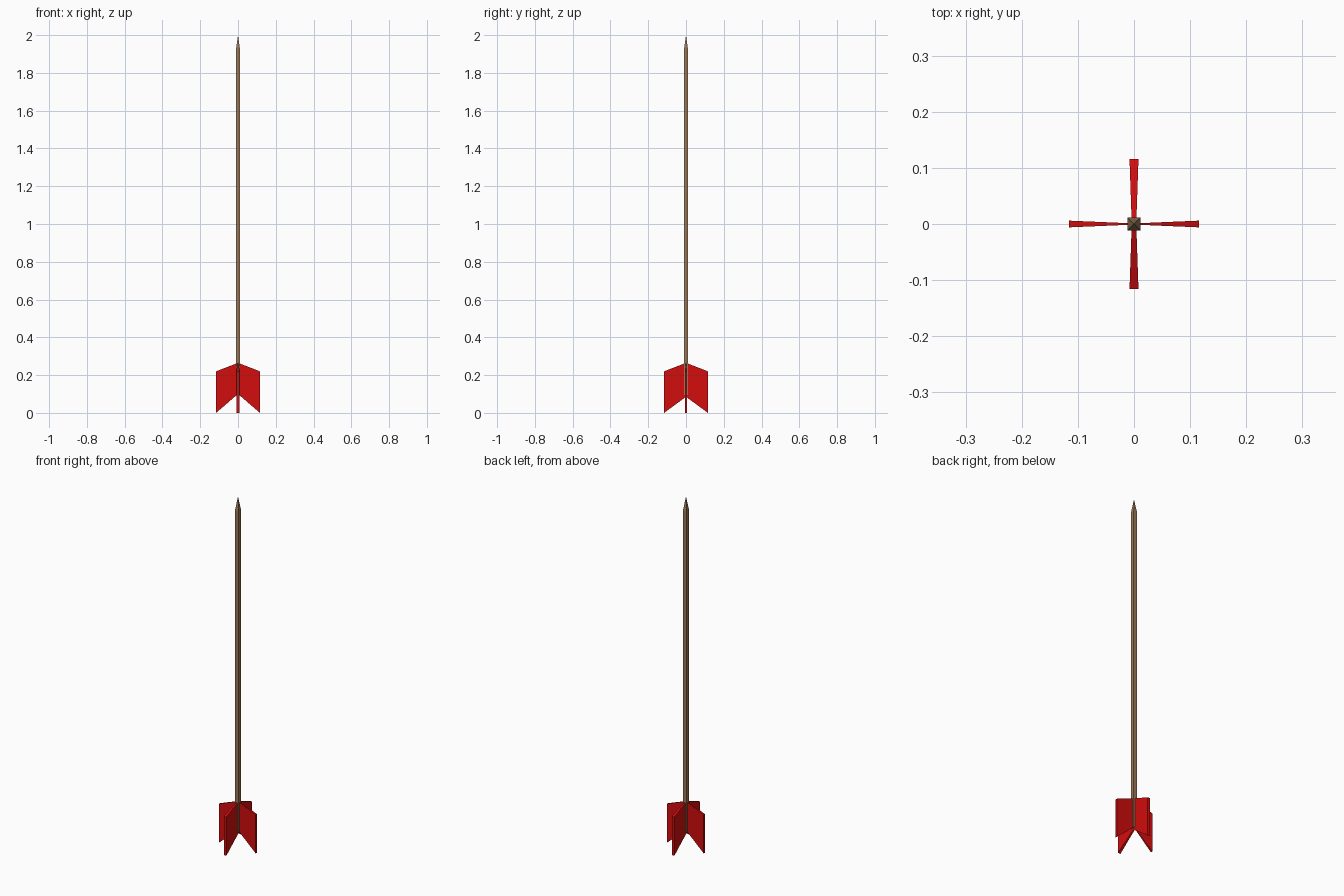
import bpy, bmesh, math
from mathutils import Matrix

if "Cube" in bpy.data.objects:
    bpy.data.objects.remove(bpy.data.objects["Cube"])


def material(name, color):
    m = bpy.data.materials.new(name)
    m.diffuse_color = (*color, 1)
    m.use_nodes = True
    m.node_tree.nodes["Principled BSDF"].inputs["Base Color"].default_value = m.diffuse_color
    return m


wood = material("brown wood", (0.33, 0.19, 0.095))
red = material("red feather", (0.65, 0.004, 0.004))


def finish(name, bm, mat):
    bmesh.ops.recalc_face_normals(bm, faces=bm.faces)
    me = bpy.data.meshes.new(name)
    bm.to_mesh(me)
    bm.free()
    me.materials.append(mat)
    bpy.context.collection.objects.link(bpy.data.objects.new(name, me))


# Square shaft tapering to a four-sided point
bm = bmesh.new()
R = 0.0115
corners = [(-R, -R), (R, -R), (R, R), (-R, R)]
low, high = ([bm.verts.new((x, y, z)) for x, y in corners] for z in (0.095, 1.92))
tip = bm.verts.new((0, 0, 2.0))
bm.faces.new(low)
for i in range(4):
    j = (i + 1) % 4
    bm.faces.new((low[i], low[j], high[j], high[i]))
    bm.faces.new((high[i], high[j], tip))
finish("shaft", bm, wood)


# Swept feathers, wedge-shaped and thickest at the outer edge
def feather(name, angle, inner, outer, z_in):
    bm = bmesh.new()
    profile = [(0.0, z_in, inner), (0.116, 0.0, outer),
               (0.116, 0.22, outer), (0.0, 0.265, inner)]
    a, b = ([bm.verts.new((x, s * t, z)) for x, z, t in profile] for s in (-1, 1))
    bm.faces.new(a)
    bm.faces.new(b)
    for i in range(4):
        j = (i + 1) % 4
        bm.faces.new((a[i], a[j], b[j], b[i]))
    bm.transform(Matrix.Rotation(angle, 4, 'Z'))
    finish(name, bm, red)


for i, side in enumerate(("right", "back", "left", "front")):
    thick = i % 2
    feather(side + "_feather", i * math.pi / 2,
            0.004 if thick else 0.001, 0.008 if thick else 0.006,
            0.085 if thick else 0.10)
